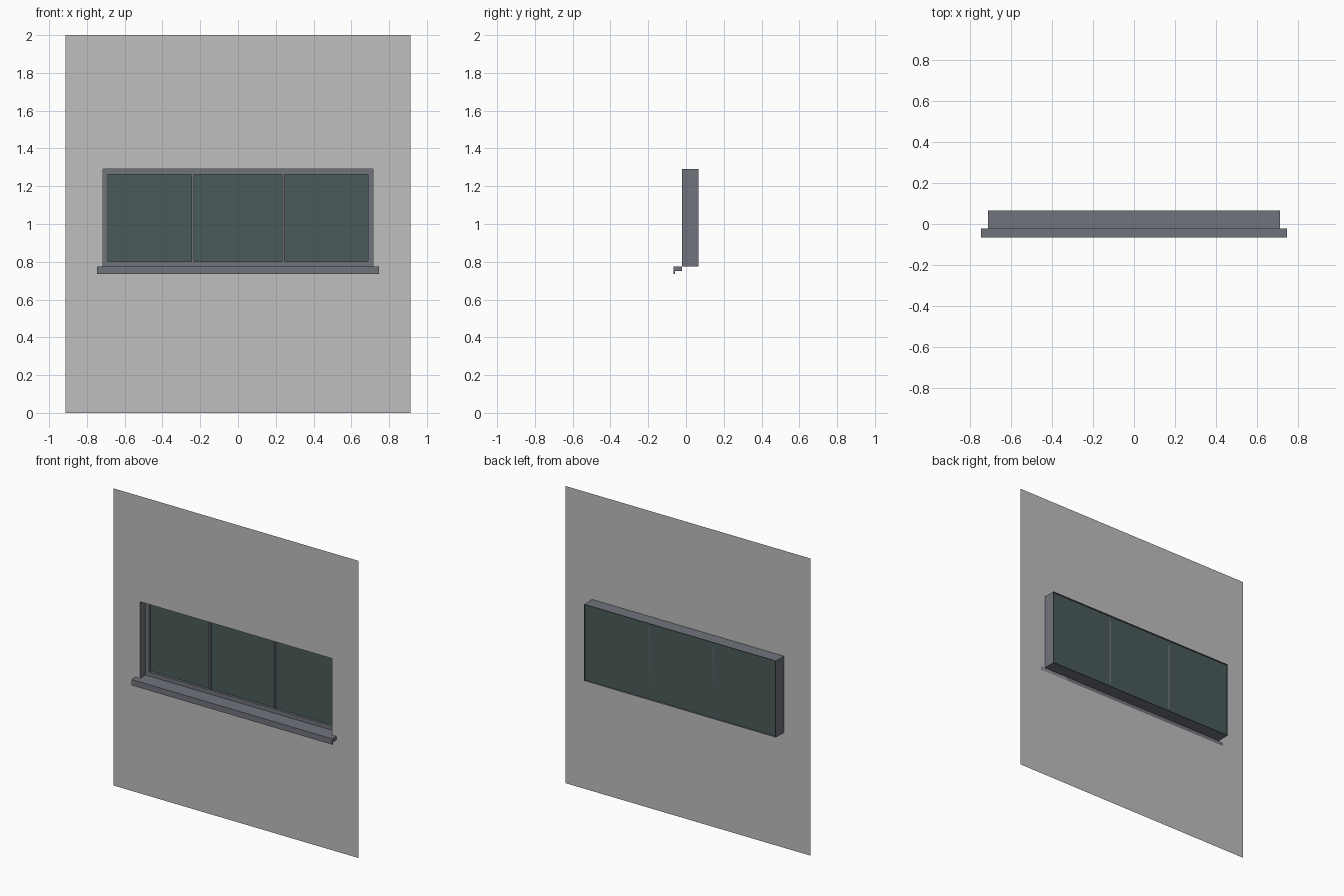
import bpy
import bmesh

cube = bpy.data.objects.get("Cube")
if cube:
    bpy.data.objects.remove(cube, do_unlink=True)


def material(name, color):
    m = bpy.data.materials.new(name)
    m.use_nodes = True
    m.diffuse_color = (*color, 1)
    m.node_tree.nodes["Principled BSDF"].inputs["Base Color"].default_value = (*color, 1)
    return m


wall_grey = material("wall grey", (0.52, 0.52, 0.52))
frame_grey = material("frame grey", (0.165, 0.175, 0.205))
glass_green = material("dark green glass", (0.068, 0.105, 0.102))


def build(name, verts, faces, mat):
    mesh = bpy.data.meshes.new(name)
    mesh.from_pydata(verts, [], faces)
    mesh.materials.append(mat)
    obj = bpy.data.objects.new(name, mesh)
    bpy.context.collection.objects.link(obj)
    return obj


def box(name, x, y, z, mat):
    """Box from (min, max) pairs."""
    bm = bmesh.new()
    bmesh.ops.create_cube(bm, size=1)
    for v in bm.verts:
        v.co = [r[0] if c < 0 else r[1] for c, r in zip(v.co, (x, y, z))]
    mesh = bpy.data.meshes.new(name)
    bm.to_mesh(mesh)
    bm.free()
    mesh.materials.append(mat)
    obj = bpy.data.objects.new(name, mesh)
    bpy.context.collection.objects.link(obj)
    return obj


def rectangle(half, bottom, top, y):
    return [(-half, y, bottom), (half, y, bottom), (half, y, top), (-half, y, top)]


RING = [(i, (i + 1) % 4, 4 + (i + 1) % 4, 4 + i) for i in range(4)]
WALL_Y, BACK_Y = -0.021, 0.066
FRAME_Y, GLASS_Y = 0.036, 0.052
HALF, LOW, HIGH = 0.714, 0.775, 1.29
RIM = 0.027

# Wall sheet with a window opening
build("wall", rectangle(0.913, 0, 2, WALL_Y) + rectangle(HALF, LOW, HIGH, WALL_Y),
      RING, wall_grey)

# Deep reveal lining the opening
build("window_reveal", rectangle(HALF, LOW, HIGH, BACK_Y) + rectangle(HALF, LOW, HIGH, WALL_Y),
      RING, frame_grey)

# Glass sheet
build("glass", rectangle(HALF, LOW, HIGH, GLASS_Y), [(0, 1, 2, 3)], glass_green)

# Frame: front ring and its inner edge
outer = rectangle(HALF, LOW, HIGH, FRAME_Y)
inner = rectangle(HALF - RIM, LOW + RIM, HIGH - RIM, FRAME_Y)
build("frame_face", outer + inner, RING, frame_grey)
build("frame_edge", inner + rectangle(HALF - RIM, LOW + RIM, HIGH - RIM, GLASS_Y),
      RING, frame_grey)

# Two mullions
for side, x in (("right", -0.24), ("left", 0.24)):
    box("mullion_" + side, (x - 0.006, x + 0.006), (FRAME_Y, GLASS_Y),
        (LOW + RIM, HIGH - RIM), frame_grey)

# Sill with a drip lip, extruded across the width
profile = [(WALL_Y, LOW), (-0.066, LOW), (-0.066, 0.736), (-0.058, 0.736),
           (-0.058, 0.75), (WALL_Y, 0.75)]
n = len(profile)
verts = [(x, y, z) for x in (-0.747, 0.747) for y, z in profile]
sides = [(i, (i + 1) % n, n + (i + 1) % n, n + i) for i in range(n)]
build("sill", verts, sides + [tuple(range(n))[::-1], tuple(range(n, 2 * n))], frame_grey)
